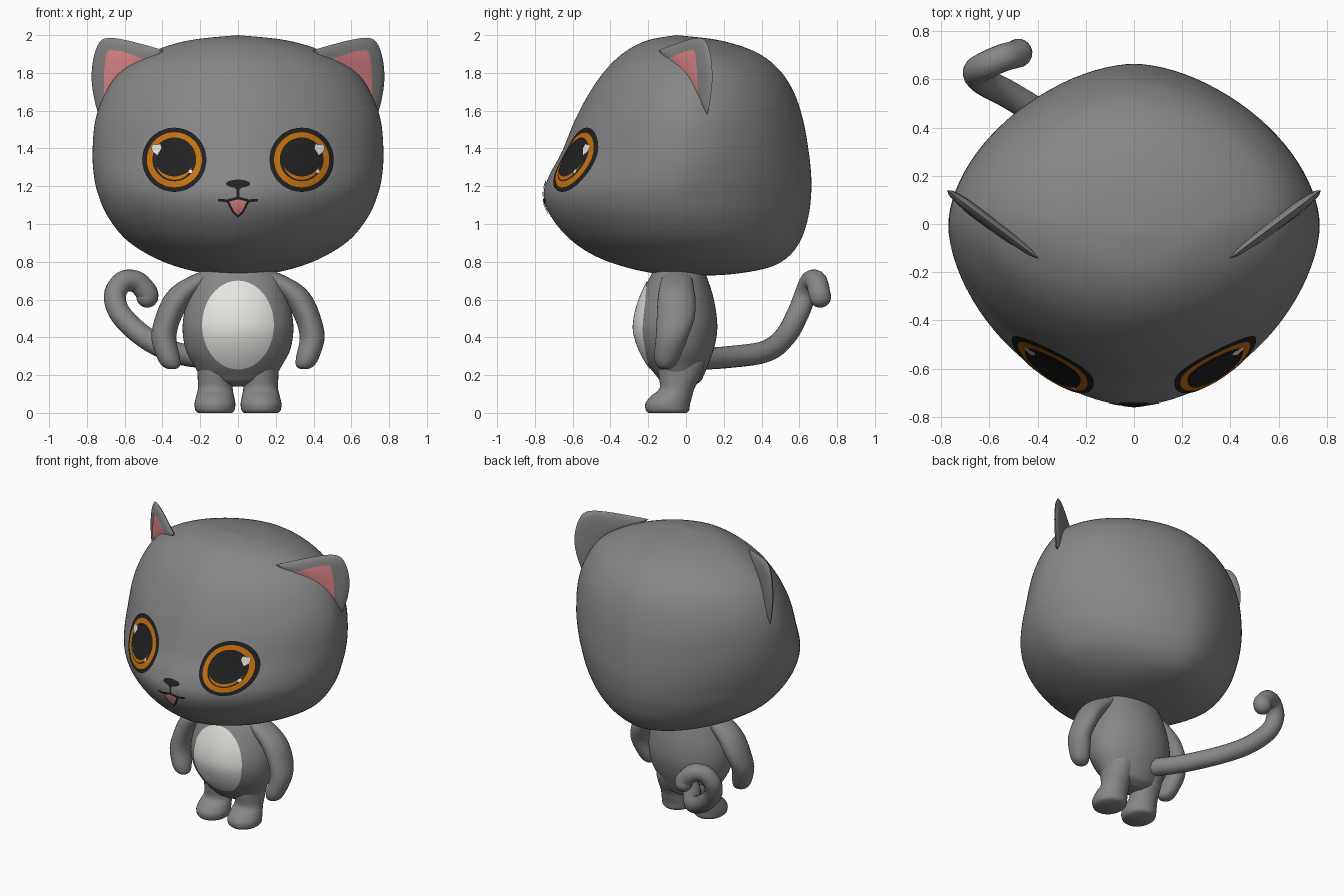
import bpy, bmesh
from math import sin, cos, pi, radians, ceil, sqrt
from mathutils import Vector
from mathutils.bvhtree import BVHTree

if "Cube" in bpy.data.objects:
    bpy.data.objects.remove(bpy.data.objects["Cube"])


def material(name, r, g, b):
    m = bpy.data.materials.new(name)
    m.use_nodes = True
    m.diffuse_color = (r, g, b, 1)
    m.node_tree.nodes["Principled BSDF"].inputs["Base Color"].default_value = (r, g, b, 1)
    return m


GREY = material("grey fur", .24, .24, .24)
WHITE = material("belly white", .85, .83, .8)
BLACK = material("black", .016, .016, .016)
ORANGE = material("eye orange", .58, .17, .005)
PINK = material("pink", .77, .25, .26)


def spline(points, steps):
    """Catmull-Rom curve through points of any dimension."""
    pts = [points[0]] + list(points) + [points[-1]]
    out = []
    for i in range(1, len(pts) - 2):
        for s in range(steps):
            t = s / steps
            out.append([.5 * (2 * b + (c - a) * t + (2 * a - 5 * b + 4 * c - d) * t * t
                              + (3 * b - a - 3 * c + d) * t ** 3)
                        for a, b, c, d in zip(*pts[i - 1:i + 3])])
    return out + [list(points[-1])]


def finish(bm, name, mat):
    """Turn a bmesh into a smooth object and return its surface for projection."""
    tree = BVHTree.FromBMesh(bm)
    me = bpy.data.meshes.new(name)
    bm.to_mesh(me)
    bm.free()
    me.materials.append(mat)
    me.shade_smooth()
    me.set_sharp_from_angle(angle=radians(50))
    bpy.context.scene.collection.objects.link(bpy.data.objects.new(name, me))
    return tree


def loft(name, rows, side=1, power=2, seg=48, steps=5):
    """Stack rounded rings; each row is height, centre x, half width, front y, back y."""
    bm = bmesh.new()
    rings = []
    for z, cx, w, front, back in spline(rows, steps):
        mid, depth = (front + back) / 2, (back - front) / 2
        ring = []
        for k in range(seg):
            c, s = cos(2 * pi * k / seg), sin(2 * pi * k / seg)
            x = w * abs(c) ** (2 / power) * (1 if c > 0 else -1)
            y = depth * abs(s) ** (2 / power) * (1 if s > 0 else -1)
            ring.append(bm.verts.new((side * (cx + x), mid + y, z)))
        rings.append(ring)
    for a, b in zip(rings, rings[1:]):
        for k in range(seg):
            n = (k + 1) % seg
            bm.faces.new((a[k], a[n], b[n], b[k]))
    for ring, row in ((rings[0], rows[0]), (rings[-1], rows[-1])):
        if row[2] > 0:
            bm.faces.new(ring)
    bmesh.ops.remove_doubles(bm, verts=bm.verts, dist=1e-5)
    bmesh.ops.recalc_face_normals(bm, faces=bm.faces)
    return finish(bm, name, GREY)


def fill(bm, outline, place, rings):
    """Concentric rings from an outline to its centre, placed by place(x, z, t)."""
    cx = sum(p[0] for p in outline) / len(outline)
    cz = sum(p[1] for p in outline) / len(outline)
    grid = []
    for r in range(rings):
        t = 1 - r / rings
        grid.append([bm.verts.new(place(cx + (x - cx) * t, cz + (z - cz) * t, t)) for x, z in outline])
    tip = bm.verts.new(place(cx, cz, 0))
    n = len(outline)
    for k in range(n):
        j = (k + 1) % n
        for a, b in zip(grid, grid[1:]):
            bm.faces.new((a[k], a[j], b[j], b[k]))
        bm.faces.new((grid[-1][k], grid[-1][j], tip))


def dense(corners, step=.015):
    out = []
    for a, b in zip(corners, corners[1:] + corners[:1]):
        a, b = Vector(a), Vector(b)
        n = max(1, ceil((b - a).length / step))
        out += [tuple(a.lerp(b, i / n)) for i in range(n)]
    return out


def decal(name, outline, tree, mat, lift=.005, rings=8):
    """Thin painted plate projected from the front onto a surface."""
    def place(x, z, t):
        hit = tree.ray_cast(Vector((x, -3, z)), Vector((0, 1, 0)))[0]
        hit = hit or tree.find_nearest(Vector((x, -.6, z)))[0]
        return hit - Vector((0, lift, 0))
    bm = bmesh.new()
    fill(bm, outline, place, rings)
    bm.normal_update()
    if sum(f.normal.y for f in bm.faces) > 0:
        bmesh.ops.reverse_faces(bm, faces=bm.faces)
    finish(bm, name, mat)


def oval(cx, cz, rx, rz, n=48):
    return [(cx + rx * cos(2 * pi * k / n), cz + rz * sin(2 * pi * k / n)) for k in range(n)]


# Head
head = loft("head", [
    (.725, 0, 0, .05, .05), (.735, 0, .15, -.14, .25), (.77, 0, .31, -.315, .44),
    (.83, 0, .46, -.48, .545), (.92, 0, .595, -.615, .61), (1.04, 0, .69, -.715, .648),
    (1.15, 0, .738, -.754, .662), (1.25, 0, .762, -.727, .663), (1.38, 0, .77, -.658, .65),
    (1.55, 0, .755, -.588, .62), (1.7, 0, .7, -.508, .57), (1.82, 0, .61, -.422, .49),
    (1.91, 0, .46, -.325, .37), (1.972, 0, .26, -.205, .18), (2, 0, 0, -.05, -.05)],
    power=1.76, seg=96)

# Torso with belly patch
torso = loft("torso", [
    (.14, 0, .06, -.08, .03), (.165, 0, .15, -.13, .075), (.2, 0, .2, -.16, .095),
    (.25, 0, .232, -.2, .115), (.33, 0, .275, -.245, .145), (.43, 0, .293, -.276, .165),
    (.53, 0, .285, -.268, .16), (.63, 0, .258, -.235, .14), (.72, 0, .225, -.19, .11),
    (.8, 0, .15, -.14, .08)], seg=64)
decal("belly_patch", oval(0, .465, .19, .235, 64), torso, WHITE, .005, 14)

EAR = spline([(.395, 1.92), (.5, 1.95), (.61, 1.977), (.69, 1.985), (.735, 1.96), (.765, 1.88),
              (.775, 1.78), (.765, 1.68), (.74, 1.58)], 4) + [(.66, 1.66), (.57, 1.75), (.48, 1.84)]
EAR_PINK = [(.5, 1.875), (.62, 1.915), (.68, 1.922), (.698, 1.9), (.71, 1.8), (.708, 1.68),
            (.66, 1.69), (.58, 1.77)]

for side, label in ((1, "left"), (-1, "right")):
    # Arm and leg
    loft(label + "_arm", [
        (.232, .35, .02, -.13, -.09), (.25, .355, .048, -.155, -.06), (.3, .37, .062, -.168, -.03),
        (.4, .393, .066, -.16, .01), (.5, .37, .07, -.155, .045), (.6, .32, .08, -.15, .05),
        (.67, .255, .088, -.14, .04), (.72, .185, .075, -.125, .03), (.76, .12, .05, -.1, .01)],
        side, seg=32)
    loft(label + "_leg", [
        (0, .122, .09, -.2, .005), (.015, .122, .104, -.213, .017), (.05, .122, .108, -.215, .022),
        (.09, .121, .1, -.185, .033), (.13, .12, .092, -.14, .045), (.2, .118, .096, -.145, .08),
        (.27, .115, .1, -.15, .1), (.33, .1, .08, -.12, .08)], side, seg=32)

    # Ear: a thin upright lens turned outward
    bm = bmesh.new()
    for bulge in (1, -1):
        def ear_point(x, z, t):
            off = bulge * .024 * sqrt(1 - t * t)
            return (side * (x + .6 * off), -.145 + .75 * (x - .395) - .8 * off, z)
        fill(bm, EAR, ear_point, 8)
    bmesh.ops.remove_doubles(bm, verts=bm.verts, dist=1e-5)
    bmesh.ops.recalc_face_normals(bm, faces=bm.faces)
    ear = finish(bm, label + "_ear", GREY)
    decal(label + "_inner_ear", [(side * x, z) for x, z in dense(EAR_PINK)], ear, PINK, .004)

    # Eye: stacked discs, then highlights
    ex, ez = side * .337, 1.34
    for part, dz, rx, rz, mat, lift in (
            ("rim", 0, .17, .17, BLACK, .008), ("iris", 0, .146, .146, ORANGE, .012),
            ("pupil", .002, .116, .116, BLACK, .016), ("glow", -.006, .1, .1, ORANGE, .019),
            ("pupil_centre", .012, .108, .1, BLACK, .022)):
        decal(label + "_eye_" + part, oval(ex, ez + dz, rx, rz), head, mat, lift)
    decal(label + "_eye_highlight", dense([
        (ex + side * x, ez + z) for x, z in (
            (.09, .025), (.117, .042), (.122, .068), (.11, .083), (.095, .08), (.075, .084), (.068, .062))]),
        head, WHITE, .026, 3)
    decal(label + "_eye_sparkle", oval(ex + .087, ez - .062, .011, .011, 16), head, WHITE, .026, 3)

    # Mouth corner line
    decal(label + "_mouth_line", dense([(0, 1.145), (side * .05, 1.13), (side * .105, 1.133),
                                        (side * .105, 1.12), (side * .05, 1.113), (0, 1.127)]),
          head, BLACK, .006, 3)

# Nose and mouth
decal("nose", oval(0, 1.213, .063, .022, 32), head, BLACK, .007, 5)
decal("nose_tip", dense([(-.035, 1.205), (.035, 1.205), (0, 1.175)]), head, BLACK, .006, 4)
decal("lip_line", dense([(-.007, 1.195), (.007, 1.195), (.007, 1.135), (-.007, 1.135)]), head, BLACK, .005, 3)
decal("mouth", dense([(-.066, 1.128), (0, 1.145), (.066, 1.128), (.03, 1.06), (0, 1.033), (-.03, 1.06)]),
      head, BLACK, .005, 5)
decal("tongue", dense([(-.047, 1.12), (0, 1.13), (.047, 1.12), (.022, 1.068), (0, 1.046), (-.022, 1.068)]),
      head, PINK, .009, 5)

# Tail: a curling tube with a rounded tip
path = spline([(-.05, .05, .285), (-.2, .22, .295), (-.35, .42, .325), (-.5, .525, .405), (-.62, .59, .52),
               (-.652, .63, .62), (-.61, .66, .692), (-.54, .69, .695), (-.485, .705, .64), (-.48, .71, .615)], 6)
curve = bpy.data.curves.new("tail", "CURVE")
curve.dimensions = "3D"
curve.bevel_depth = .058
curve.bevel_resolution = 6
line = curve.splines.new("POLY")
line.points.add(len(path) - 1)
for point, co in zip(line.points, path):
    point.co = (*co, 1)
tube = bpy.data.objects.new("tail_curve", curve)
bpy.context.scene.collection.objects.link(tube)
bpy.context.view_layer.update()
bm = bmesh.new()
bm.from_mesh(tube.evaluated_get(bpy.context.evaluated_depsgraph_get()).to_mesh())
bpy.data.objects.remove(tube)
finish(bm, "tail", GREY)
bm = bmesh.new()
bmesh.ops.create_uvsphere(bm, u_segments=24, v_segments=16, radius=.058)
bmesh.ops.translate(bm, verts=bm.verts, vec=path[-1])
finish(bm, "tail_tip", GREY)
